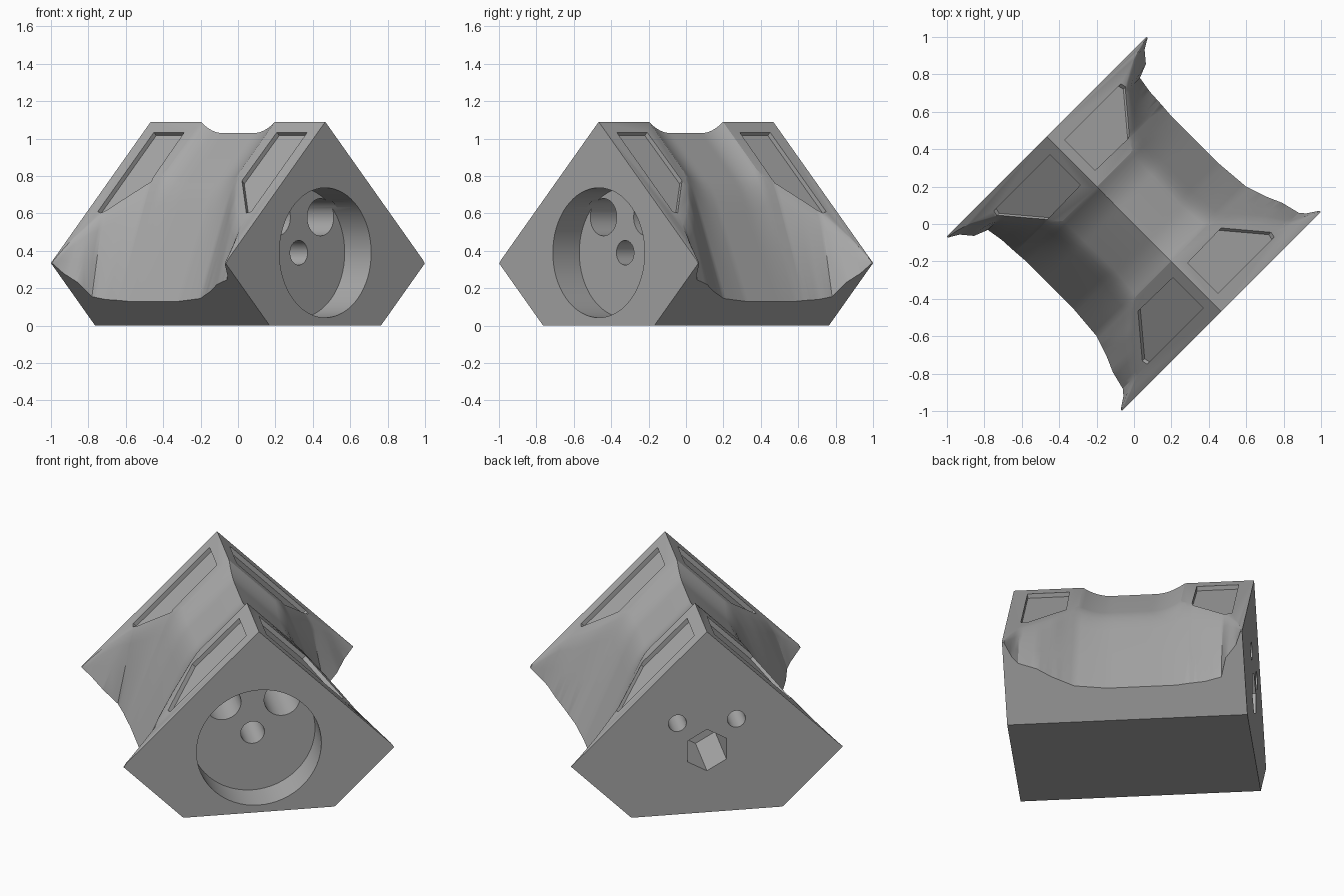
import bpy, bmesh, math
from mathutils import Matrix

if "Cube" in bpy.data.objects:
    bpy.data.objects.remove(bpy.data.objects["Cube"])

TOP, HALF, FOOT = 1.09, 0.66, 0.42
TIP = (TOP + FOOT) / 2
TURN = Matrix.Rotation(-math.pi / 4, 4, "Z")

grey = bpy.data.materials.new("plain grey")
grey.use_nodes = True
colour = (0.4, 0.4, 0.4, 1)
grey.diffuse_color = colour
grey.node_tree.nodes["Principled BSDF"].inputs["Base Color"].default_value = colour


def loft(name, rings):
    """Closed solid through rings of equal point count."""
    bm = bmesh.new()
    loops = [[bm.verts.new(p) for p in ring] for ring in rings]
    for a, b in zip(loops, loops[1:]):
        for i in range(len(a)):
            j = (i + 1) % len(a)
            bm.faces.new((a[i], a[j], b[j], b[i]))
    bm.faces.new(loops[0])
    bm.faces.new(loops[-1])
    bmesh.ops.recalc_face_normals(bm, faces=bm.faces)
    bm.transform(TURN)
    mesh = bpy.data.meshes.new(name)
    bm.to_mesh(mesh)
    bm.free()
    mesh.materials.append(grey)
    obj = bpy.data.objects.new(name, mesh)
    bpy.context.collection.objects.link(obj)
    return obj


def combine(body, tool, operation):
    mod = body.modifiers.new(tool.name, "BOOLEAN")
    mod.object, mod.operation, mod.solver = tool, operation, "EXACT"
    bpy.context.view_layer.objects.active = body
    bpy.ops.object.modifier_apply(modifier=mod.name)
    bpy.data.objects.remove(tool)


def bore(name, u0, u1, w, z, radius, sides=40):
    """Round or polygonal hole along the long axis."""
    angles = [2 * math.pi * i / sides for i in range(sides)]
    rings = [[(u, w + radius * math.sin(a), z + radius * math.cos(a)) for a in angles]
             for u in (u0, u1)]
    combine(body, loft(name, rings), "DIFFERENCE")


# Main block: five-sided prism
pentagon = [(-FOOT, 0), (FOOT, 0), (TIP, TIP - FOOT), (0, TOP), (-TIP, TIP - FOOT)]
body = loft("saddle_block", [[(u, w, z) for w, z in pentagon] for u in (-HALF, HALF)])

# Saddle: position along the block, fold width, lower edge width
keys = [(-.75, .75, .765), (-.655, .74, .76), (-.62, .64, .70), (-.56, .53, .65),
        (-.53, .49, .575), (-.44, .41, .56), (-.345, .32, .555), (-.28, .30, .55),
        (.1, .29, .55), (.28, .31, .565), (.34, .37, .585), (.40, .44, .605),
        (.48, .51, .64), (.58, .585, .665), (.61, .65, .69), (.65, .74, .75),
        (.75, .75, .765)]


def sample(u):
    for a, b in zip(keys, keys[1:]):
        if a[0] <= u <= b[0]:
            t = (u - a[0]) / (b[0] - a[0])
            return [p + (q - p) * t for p, q in zip(a[1:], b[1:])]


def saddle_ring(u):
    fold, low = sample(u)
    s = abs(u)
    # Hollowed ridge with curved shoulders
    t = min(max((s - .12) / .16, 0), 1)
    drop = .06 * math.sqrt(max(0, 1 - t)) * (1 - .3 * t)
    drop = .06 * (1 - t * t)
    peak = TOP - drop + max(0, min(.1, (s - .28) * 2))
    fz, lz = TOP - drop - fold, low - FOOT
    half = []
    # Fold blended between upper slope and steep flank
    start = (fold * .85, fz + (peak - fz) * .15)
    end = (fold + (low - fold) * .2, fz + (lz - fz) * .2)
    for i in range(5):
        k = i / 4
        half.append(tuple((1 - k) ** 2 * a + 2 * k * (1 - k) * b + k * k * c
                          for a, b, c in zip(start, (fold, fz), end)))
    half += [((end[0] + low) / 2, (end[1] + lz) / 2), (low, lz), (low + .03, -.05)]
    section = [(0, peak)] + half + [(-w, z) for w, z in reversed(half)]
    return [(u, w, z) for w, z in section]


stations = sorted({k[0] for k in keys} | {round(-.64 + .02 * i, 3) for i in range(65)})
combine(body, loft("saddle_envelope", [saddle_ring(u) for u in stations]), "INTERSECT")

# Sunken panels on the four upper slopes
panel = [(.35, .056), (.58, .056), (.58, .48), (.55, .487), (.345, .315)]
for end in (-1, 1):
    for side in (-1, 1):
        rings = []
        for depth in (-.05, .025):
            n = depth / math.sqrt(2)
            rings.append([(end * u, side * (w - n), TOP - w - n) for u, w in panel])
        combine(body, loft("panel_recess", rings), "DIFFERENCE")

# Round pocket, centre hole and counterbores in one end
bore("round_pocket", .46, .8, 0, .39, .347, 64)
bore("centre_hole", -.4, .5, 0, .39, .066)
for side in (-1, 1):
    bore("counterbore", 0, .5, side * .164, .58, .1)
    bore("screw_hole", -.8, .1, side * .164, .55, .05)

# Hexagonal socket in the other end
bore("hex_socket", -.8, -.3, 0, .375, .125, 6)

bpy.ops.object.select_all(action="DESELECT")
body.select_set(True)
bpy.context.view_layer.objects.active = body
bpy.ops.object.shade_smooth_by_angle(angle=math.radians(28))
